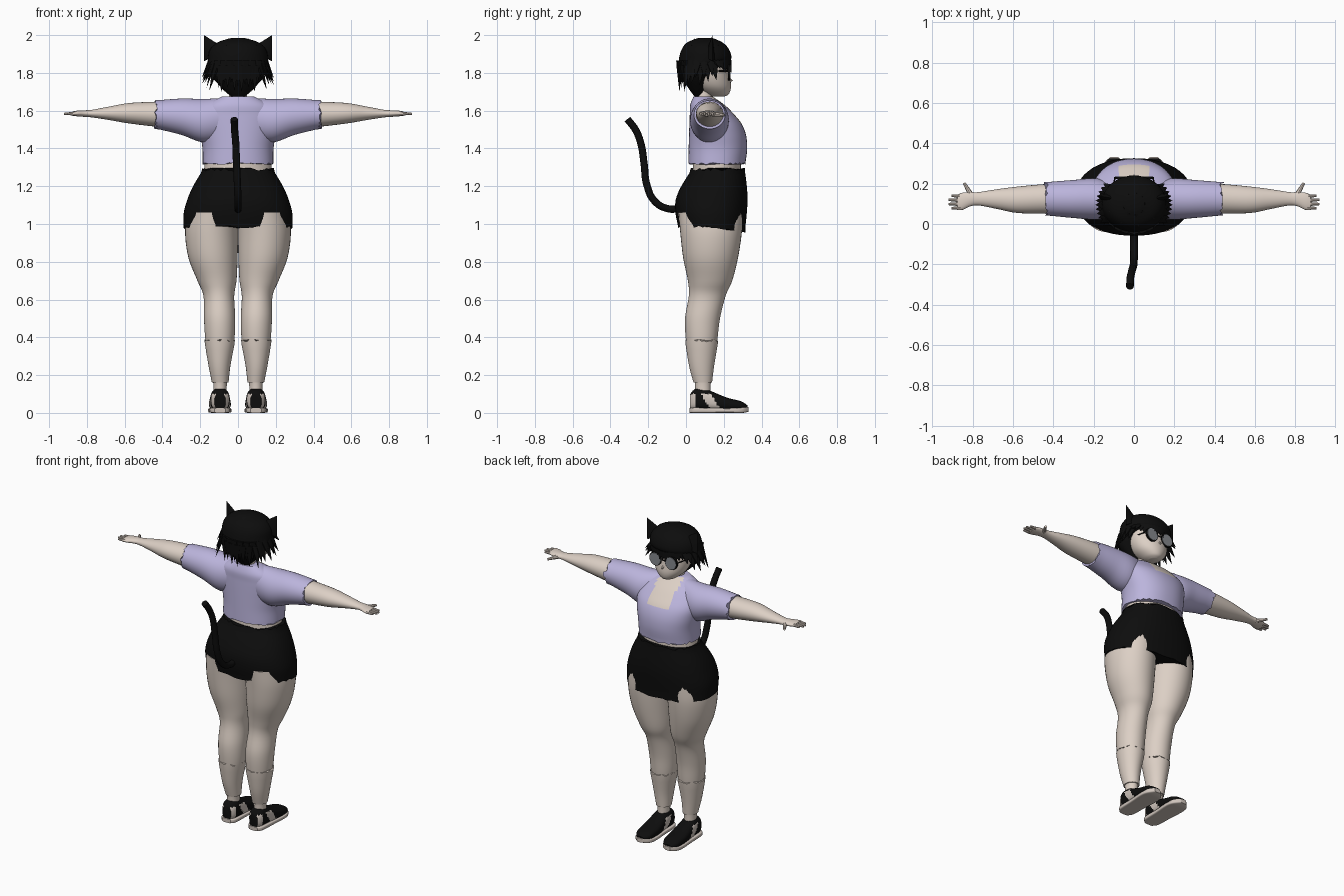
import bpy, bmesh, math, random
from mathutils import Vector, Matrix

random.seed(4)
cube = bpy.data.objects.get("Cube")
if cube:
    bpy.data.objects.remove(cube, do_unlink=True)


def material(name, rgb):
    m = bpy.data.materials.new(name)
    m.use_nodes = True
    m.diffuse_color = (*rgb, 1)
    bsdf = next(n for n in m.node_tree.nodes if n.type == 'BSDF_PRINCIPLED')
    bsdf.inputs["Base Color"].default_value = (*rgb, 1)
    bsdf.inputs["Roughness"].default_value = 0.8
    return m


SKIN = material("skin", (0.72, 0.63, 0.56))
LILAC = material("lilac_cloth", (0.50, 0.46, 0.72))
BLACK = material("black", (0.004, 0.004, 0.004))
GREY = material("lens_grey", (0.24, 0.25, 0.27))
SOLE = material("shoe_cream", (0.62, 0.55, 0.50))
built = []


def finish(name, bm, mats, mirror=False, rule=None):
    bmesh.ops.recalc_face_normals(bm, faces=bm.faces)
    if rule:
        for f in bm.faces:
            f.material_index = int(rule(f.calc_center_median(), f.normal))
    me = bpy.data.meshes.new(name)
    bm.to_mesh(me)
    bm.free()
    for m in mats:
        me.materials.append(m)
    ob = bpy.data.objects.new(name, me)
    bpy.context.collection.objects.link(ob)
    if mirror:
        ob.modifiers.new("mirror", 'MIRROR')
    built.append(ob)
    return ob


def smooth_rows(rows, steps):
    """Catmull-Rom interpolation between cross-section rows."""
    out = []
    for i in range(len(rows) - 1):
        p0, p1, p2, p3 = (rows[min(max(i + k, 0), len(rows) - 1)] for k in (-1, 0, 1, 2))
        for s in range(steps):
            t = s / steps
            out.append([b + 0.5 * t * (c - a + t * (2 * a - 5 * b + 4 * c - d + t * (3 * (b - c) + d - a)))
                        for a, b, c, d in zip(p0, p1, p2, p3)])
    return out + [list(rows[-1])]


def loft(name, axis, rows, mats, mirror=False, rule=None, jag=(0, 0), dip=0, power=2.0, segs=40, steps=5):
    """Rows are (position, low a, high a, low b, high b) along an axis."""
    bm, rings = bmesh.new(), []
    rows = smooth_rows(rows, steps)
    for k, (t, a0, a1, b0, b1) in enumerate(rows):
        ring = []
        for i in range(segs):
            c, s = math.cos(math.tau * i / segs), math.sin(math.tau * i / segs)
            a = (a0 + a1) / 2 + (a1 - a0) / 2 * math.copysign(abs(c) ** (2 / power), c)
            b = (b0 + b1) / 2 + (b1 - b0) / 2 * math.copysign(abs(s) ** (2 / power), s)
            u = t
            if k == 0:
                u -= random.random() * jag[0] + dip * max(s, 0)
            elif k == len(rows) - 1:
                u += random.random() * jag[1]
            co = {'x': (u, a, b), 'y': (a, u, b), 'z': (a, b, u)}[axis]
            ring.append(bm.verts.new(co))
        rings.append(ring)
    for lo, hi in zip(rings, rings[1:]):
        for i in range(segs):
            j = (i + 1) % segs
            bm.faces.new((lo[i], lo[j], hi[j], hi[i]))
    bm.faces.new(rings[0])
    bm.faces.new(rings[-1])
    return finish(name, bm, mats, mirror, rule)


def spike(bm, base, tip, rx, ry, end=0.0, segs=6):
    """Tapered flattened cone from base to tip."""
    base, tip = Vector(base), Vector(tip)
    d = tip - base
    mat = (Matrix.Translation((base + tip) / 2) @ d.to_track_quat('Z', 'Y').to_matrix().to_4x4()
           @ Matrix.Diagonal((rx, ry, 1, 1)))
    bmesh.ops.create_cone(bm, cap_ends=True, segments=segs, radius1=1, radius2=end, depth=d.length, matrix=mat)


# Legs and socks
loft("leg", 'z', [(0.09, .06, .13, .05, .13), (0.17, .058, .132, .045, .132), (0.25, .043, .152, .02, .145),
                  (0.38, .02, .172, .0, .165), (0.5, .015, .18, -.005, .18), (0.62, .02, .183, .015, .21),
                  (0.7, .008, .215, .01, .245), (0.82, .002, .262, -.015, .275), (0.95, .0, .28, -.03, .295),
                  (1.06, .0, .27, -.04, .30)], [SKIN], True)
loft("sock", 'z', [(0.16, .05, .138, .04, .138), (0.25, .04, .156, .016, .149),
                   (0.375, .016, .177, -.004, .170)], [SKIN], True, jag=(0, .015))

# Shoes with pale side stripes
loft("shoe_upper", 'y', [(0.022, .065, .125, .02, .10), (0.05, .048, .142, .012, .128), (0.1, .044, .146, .012, .128),
                         (0.15, .042, .15, .012, .108), (0.22, .038, .154, .012, .08), (0.29, .045, .148, .012, .062),
                         (0.325, .075, .122, .015, .04)], [BLACK, SOLE], True, power=2.6,
     rule=lambda c, n: abs(n.x) > 0.45 and c.z < 0.1 and (0.105 < c.y + 0.6 * (c.z - 0.06) < 0.155 or c.y < 0.05))
loft("shoe_sole", 'y', [(0.018, .065, .125, 0, .025), (0.05, .043, .147, 0, .028), (0.15, .04, .152, 0, .026),
                        (0.25, .034, .158, 0, .026), (0.3, .045, .148, 0, .03), (0.332, .08, .118, .006, .032)],
     [SOLE], True, power=5)

# Waist, shorts and shirt
loft("waist", 'z', [(1.2, -.19, .19, .02, .29), (1.28, -.18, .18, .035, .29), (1.36, -.175, .175, .035, .29)], [SKIN])
loft("shorts", 'z', [(0.99, -.288, .288, -.042, .315), (1.06, -.287, .287, -.056, .322), (1.13, -.268, .268, -.054, .326),
                     (1.2, -.238, .238, -.025, .322), (1.28, -.19, .19, .025, .312)], [BLACK],
     jag=(.012, .018), dip=.025, power=2.3, segs=56)


def neckline(c, n):
    return c.z > 1.53 and abs(c.x) < 0.075 and c.y > 0.12


loft("shirt_body", 'z', [(1.325, -.187, .187, .012, .315), (1.4, -.188, .188, .014, .324), (1.47, -.2, .2, .016, .318),
                         (1.53, -.21, .21, .018, .295), (1.58, -.205, .205, .02, .255), (1.63, -.17, .17, .022, .205),
                         (1.675, -.085, .085, .04, .14)], [LILAC, SKIN], rule=neckline, jag=(.012, 0),
     power=2.2, segs=56)
loft("sleeve", 'x', [(0.06, .04, .18, 1.46, 1.668), (0.18, .022, .225, 1.432, 1.662), (0.3, .03, .218, 1.472, 1.664),
                     (0.425, .042, .208, 1.503, 1.655)], [LILAC], True, jag=(0, .022))

# Arms, hands and fingers
loft("arm", 'x', [(0.36, .05, .2, 1.51, 1.65), (0.45, .052, .197, 1.517, 1.647), (0.58, .055, .185, 1.533, 1.64),
                  (0.68, .075, .172, 1.55, 1.622), (0.77, .092, .158, 1.564, 1.605), (0.81, .088, .158, 1.567, 1.602),
                  (0.85, .07, .155, 1.57, 1.6), (0.875, .07, .145, 1.573, 1.596)], [SKIN], True, segs=28)
bm = bmesh.new()
for i, tip_x in enumerate((0.905, 0.92, 0.92, 0.905)):
    y = 0.08 + 0.019 * i
    spike(bm, (0.86, y, 1.585), (tip_x, y + 0.002 * (i - 1), 1.583), .0105, .0105, 0.55, 8)
spike(bm, (0.805, .14, 1.582), (0.842, .203, 1.577), .014, .014, 0.5, 8)
finish("fingers", bm, [SKIN], True)

# Neck and head
loft("neck", 'z', [(1.6, -.06, .06, .045, .15), (1.67, -.048, .048, .05, .14), (1.76, -.045, .045, .05, .14)], [SKIN])
loft("head", 'z', [(1.675, -.025, .025, .14, .205), (1.69, -.055, .055, .1, .228), (1.73, -.095, .095, .05, .238),
                   (1.79, -.118, .118, .02, .232), (1.86, -.122, .122, .0, .224), (1.93, -.09, .09, .03, .19)], [SKIN])
bm = bmesh.new()
spike(bm, (0, .225, 1.765), (0, .249, 1.757), .012, .015)
finish("nose", bm, [SKIN])

# Round glasses
bm = bmesh.new()
spike(bm, (.055, .226, 1.803), (.055, .236, 1.803), .038, .038, 1, 24)
finish("lens", bm, [GREY], True)
bm = bmesh.new()
spike(bm, (.055, .222, 1.803), (.055, .233, 1.803), .043, .043, 1, 24)
spike(bm, (.095, .226, 1.81), (.118, .12, 1.81), .004, .004, 1)
spike(bm, (-.015, .234, 1.808), (.015, .234, 1.808), .004, .004, 1)
finish("glasses_frame", bm, [BLACK], True)

# Hair cap and pointed locks
loft("hair_cap", 'z', [(1.675, -.035, .035, .045, .085), (1.72, -.085, .085, .012, .11), (1.78, -.138, .138, -.024, .135),
                       (1.835, -.156, .156, -.037, .19), (1.87, -.16, .16, -.038, .238), (1.92, -.15, .15, -.025, .23),
                       (1.96, -.112, .112, .005, .195), (1.985, -.035, .035, .065, .14)], [BLACK])
bm = bmesh.new()
for layer in range(2):
    for i in range(24):
        a = math.tau * (i + 0.5 * layer) / 24
        c, s = math.cos(a), math.sin(a)
        spread = 1.22 if abs(c) > 0.75 else 1.03 if s > 0 else 0.92
        drop = 0.035 if s > 0.4 else 0.075 if s > -0.4 else 0.12
        z = 1.865 - 0.025 * layer * (s < 0.4)
        tip_z = z - drop - random.uniform(0, 0.03)
        spike(bm, (0.145 * c, 0.095 + 0.133 * s, z), (0.157 * spread * c, 0.095 + 0.142 * spread * s, tip_z), .027, .014)
for x in (-.05, -.025, 0, .025, .05):
    spike(bm, (1.4 * x, .03, 1.77), (x, .055, 1.665 + abs(x) * 0.6), .025, .018)
for i in range(9):
    a = math.tau * i / 9
    c, s = math.cos(a), math.sin(a)
    spike(bm, (.05 * c, .1 + .05 * s, 1.968), (.135 * c, .1 + .115 * s, 1.945), .03, .014)
finish("hair_locks", bm, [BLACK])

# Pointed ears
bm = bmesh.new()
spike(bm, (.122, .13, 1.895), (.18, .14, 2.0), .022, .066, 0, 8)
finish("ear", bm, [BLACK], True)

# Curved tail
curve = bpy.data.curves.new("tail", 'CURVE')
curve.dimensions = '3D'
curve.bevel_depth = 0.019
curve.bevel_resolution = 4
curve.use_fill_caps = True
path = [(0, -.02, 1.085), (0, -.09, 1.08), (0, -.165, 1.12), (-.003, -.208, 1.21), (-.008, -.222, 1.32),
        (-.012, -.24, 1.43), (-.018, -.268, 1.50), (-.02, -.31, 1.555)]
spline = curve.splines.new('BEZIER')
spline.bezier_points.add(len(path) - 1)
for point, co in zip(spline.bezier_points, path):
    point.co = co
    point.handle_left_type = point.handle_right_type = 'AUTO'
curve.materials.append(BLACK)
tail = bpy.data.objects.new("tail", curve)
bpy.context.collection.objects.link(tail)

# Smooth shading with sharp hems
bpy.ops.object.select_all(action='DESELECT')
for ob in built:
    ob.select_set(True)
bpy.context.view_layer.objects.active = built[0]
bpy.ops.object.shade_smooth_by_angle(angle=math.radians(40))
